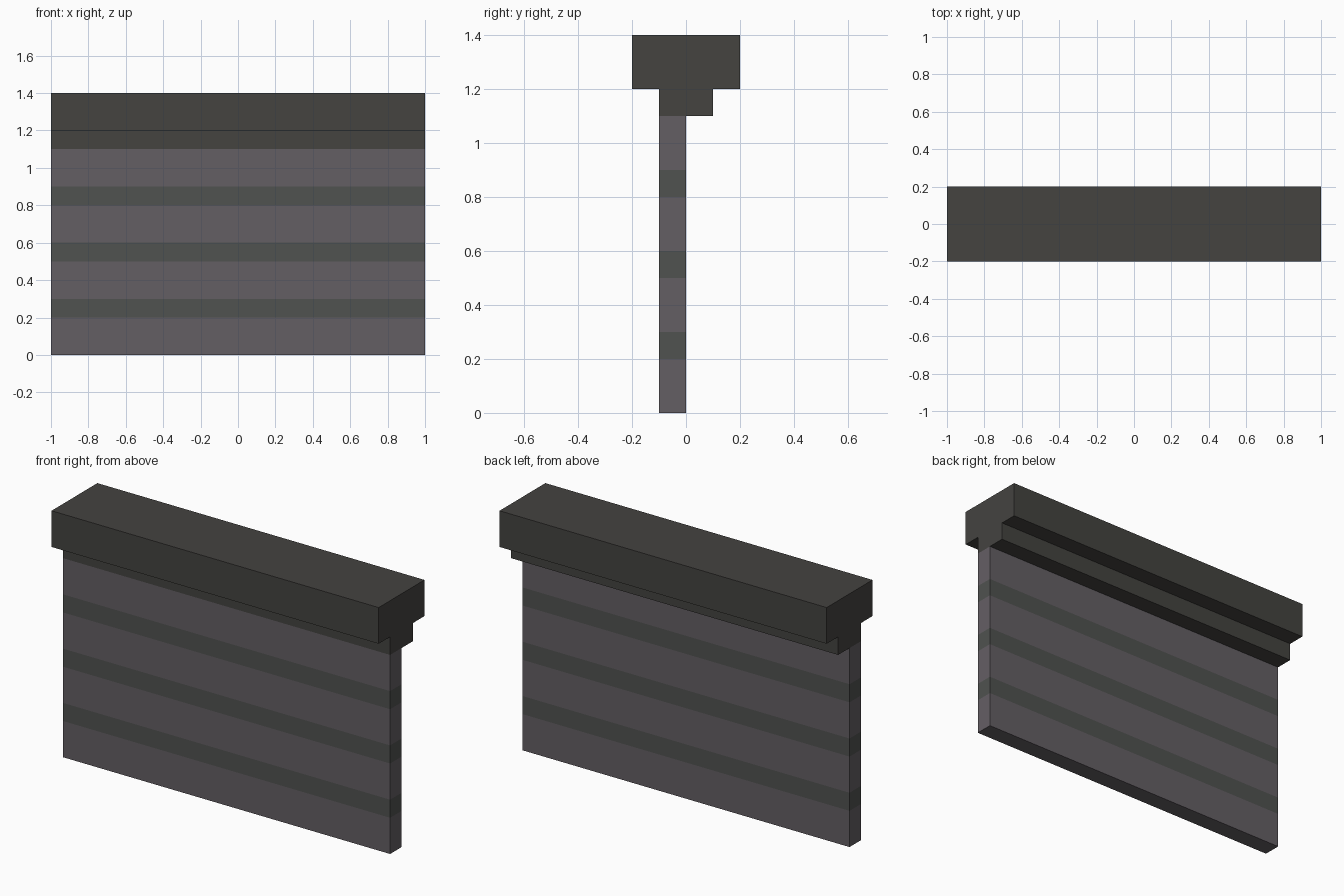
import bpy, bmesh

if "Cube" in bpy.data.objects:
    bpy.data.objects.remove(bpy.data.objects["Cube"])


def material(name, rgb):
    m = bpy.data.materials.new(name)
    m.diffuse_color = (*rgb, 1)
    m.use_nodes = True
    m.node_tree.nodes["Principled BSDF"].inputs["Base Color"].default_value = m.diffuse_color
    return m


def extrude_profile(name, profile, mats):
    """Sweep a closed (y, z) outline along x from -1 to 1."""
    bm = bmesh.new()
    face = bm.faces.new([bm.verts.new((-1, y, z)) for y, z in profile])
    swept = bmesh.ops.extrude_face_region(bm, geom=[face], use_keep_orig=True)
    verts = [g for g in swept["geom"] if isinstance(g, bmesh.types.BMVert)]
    bmesh.ops.translate(bm, verts=verts, vec=(2, 0, 0))
    bmesh.ops.recalc_face_normals(bm, faces=bm.faces)
    mesh = bpy.data.meshes.new(name)
    obj = bpy.data.objects.new(name, mesh)
    bpy.context.collection.objects.link(obj)
    for m in mats:
        mesh.materials.append(m)
    return bm, mesh


wall_mat = material("wall_grey", (0.127, 0.114, 0.127))
band_mat = material("band_grey", (0.080, 0.084, 0.080))
cap_mat = material("cap_grey", (0.058, 0.056, 0.051))

# Wall panel, cut at each band edge so the bands stay flush
bm, mesh = extrude_profile("wall_panel", [(-0.1, 0), (0, 0), (0, 1.1), (-0.1, 1.1)],
                           [wall_mat, band_mat])
bands = [(0.2, 0.3), (0.5, 0.6), (0.8, 0.9)]
for z in [edge for band in bands for edge in band]:
    bmesh.ops.bisect_plane(bm, geom=bm.verts[:] + bm.edges[:] + bm.faces[:],
                           plane_co=(0, 0, z), plane_no=(0, 0, 1))
for f in bm.faces:
    z = f.calc_center_median().z
    f.material_index = int(any(lo < z < hi for lo, hi in bands))
bm.to_mesh(mesh)
bm.free()

# Stepped coping along the top
coping = [(-0.1, 1.1), (0.1, 1.1), (0.1, 1.2), (0.2, 1.2),
          (0.2, 1.4), (-0.2, 1.4), (-0.2, 1.2), (-0.1, 1.2)]
bm, mesh = extrude_profile("stepped_coping", coping, [cap_mat])
bm.to_mesh(mesh)
bm.free()
